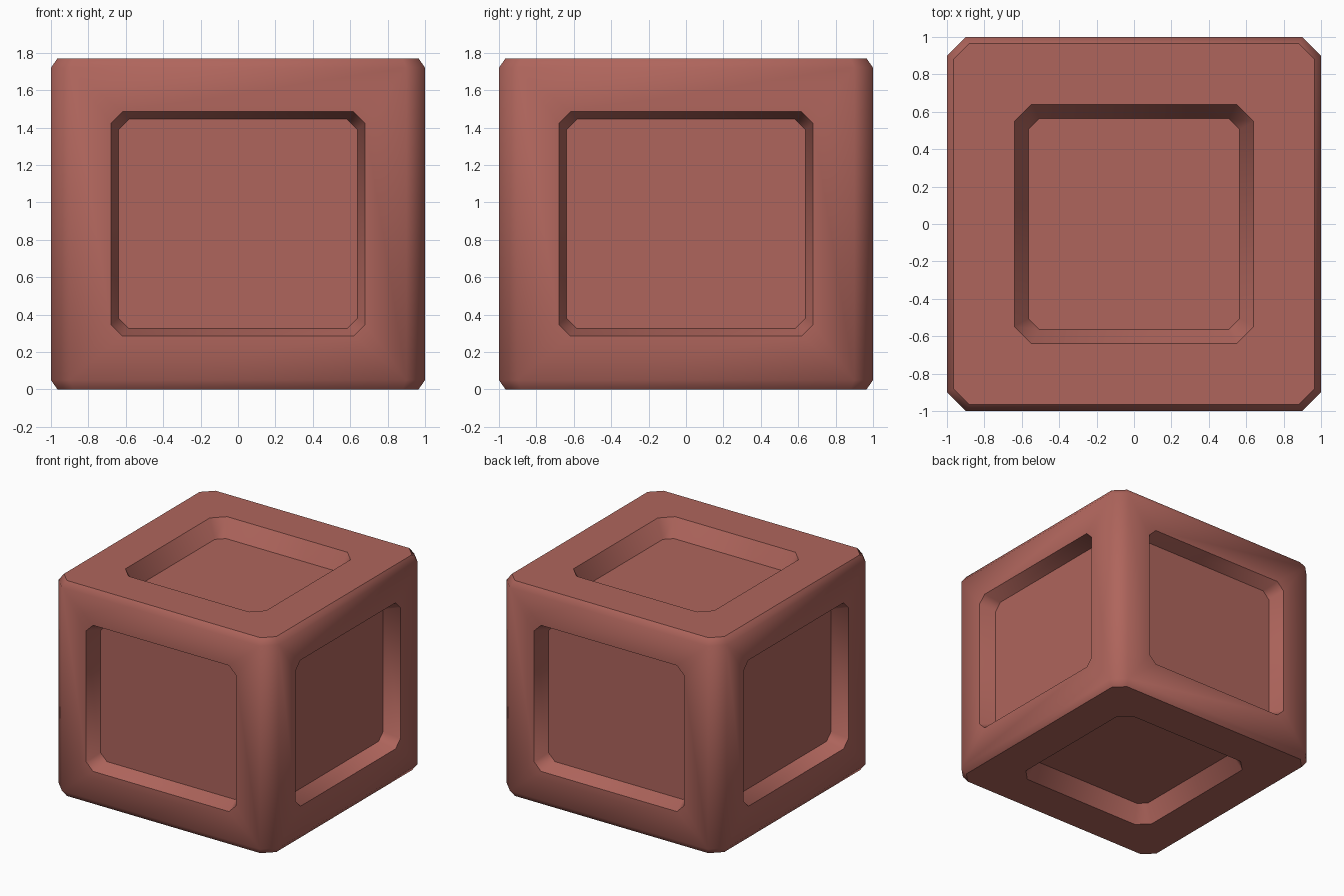
import bpy, bmesh
from mathutils import Vector

if "Cube" in bpy.data.objects:
    bpy.data.objects.remove(bpy.data.objects["Cube"])

H = 1.77                      # total height
Z = Vector((0, 0, 1))


def octagon(hx, hy, c):
    """Rectangle with cut corners, counter-clockwise, two points per corner."""
    return [(hx, hy - c), (hx - c, hy), (c - hx, hy), (-hx, hy - c),
            (-hx, c - hy), (c - hx, -hy), (hx - c, -hy), (hx, c - hy)]


bm = bmesh.new()


def bridge(a, b, skip=()):
    """Join two 8-point loops with faces; doubled points give triangles."""
    for i in range(8):
        if i in skip:
            continue
        j = (i + 1) % 8
        verts = list(dict.fromkeys((a[i], a[j], b[j], b[i])))
        bm.faces.new(verts)


def panel(outer, origin, u, v, n, rim, floor, depth):
    """Fill an outer loop with a frame around a tapered recess."""
    def loop(shape, d):
        return [bm.verts.new(origin + u * a + v * b - n * d) for a, b in octagon(*shape)]
    r, f = loop(rim, 0), loop(floor, depth)
    bridge(outer, r)
    bridge(r, f)
    bm.faces.new(f)


# Body shell: octagonal rings with chamfered top and bottom edges
rings = []
for z, h, c in ((0, 0.965, 0.085), (0.05, 1, 0.1), (H - 0.05, 1, 0.1), (H, 0.965, 0.085)):
    rings.append([bm.verts.new((x, y, z)) for x, y in octagon(h, h, c)])
bridge(rings[0], rings[1])
bridge(rings[1], rings[2], skip=(1, 3, 5, 7))
bridge(rings[2], rings[3])

# Four side panels
lo, hi = rings[1], rings[2]
for i, n in ((1, (0, 1, 0)), (3, (-1, 0, 0)), (5, (0, -1, 0)), (7, (1, 0, 0))):
    n = Vector(n)
    j = (i + 1) % 8
    outer = [hi[j], hi[j], hi[i], hi[i], lo[i], lo[i], lo[j], lo[j]]
    panel(outer, n + Z * H / 2, Z.cross(n), Z, n,
          (0.68, 0.60, 0.062), (0.64, 0.56, 0.058), 0.13)

# Top and bottom panels
for ring, z, n in ((rings[3], H, Z), (rings[0], 0, -Z)):
    panel(ring, Z * z, Vector((1, 0, 0)), Vector((0, 1, 0)), n,
          (0.64, 0.64, 0.093), (0.565, 0.565, 0.06), 0.14)

bmesh.ops.recalc_face_normals(bm, faces=bm.faces)
mesh = bpy.data.meshes.new("crate_block")
bm.to_mesh(mesh)
bm.free()

obj = bpy.data.objects.new("crate_block", mesh)
bpy.context.collection.objects.link(obj)
mat = bpy.data.materials.new("brick red")
mat.diffuse_color = (0.43, 0.13, 0.107, 1)
mat.use_nodes = True
mat.node_tree.nodes["Principled BSDF"].inputs["Base Color"].default_value = mat.diffuse_color
mesh.materials.append(mat)

# Soft chamfers, crisp recess and top edges
bpy.context.view_layer.objects.active = obj
obj.select_set(True)
bpy.ops.object.shade_smooth_by_angle(angle=0.87)
